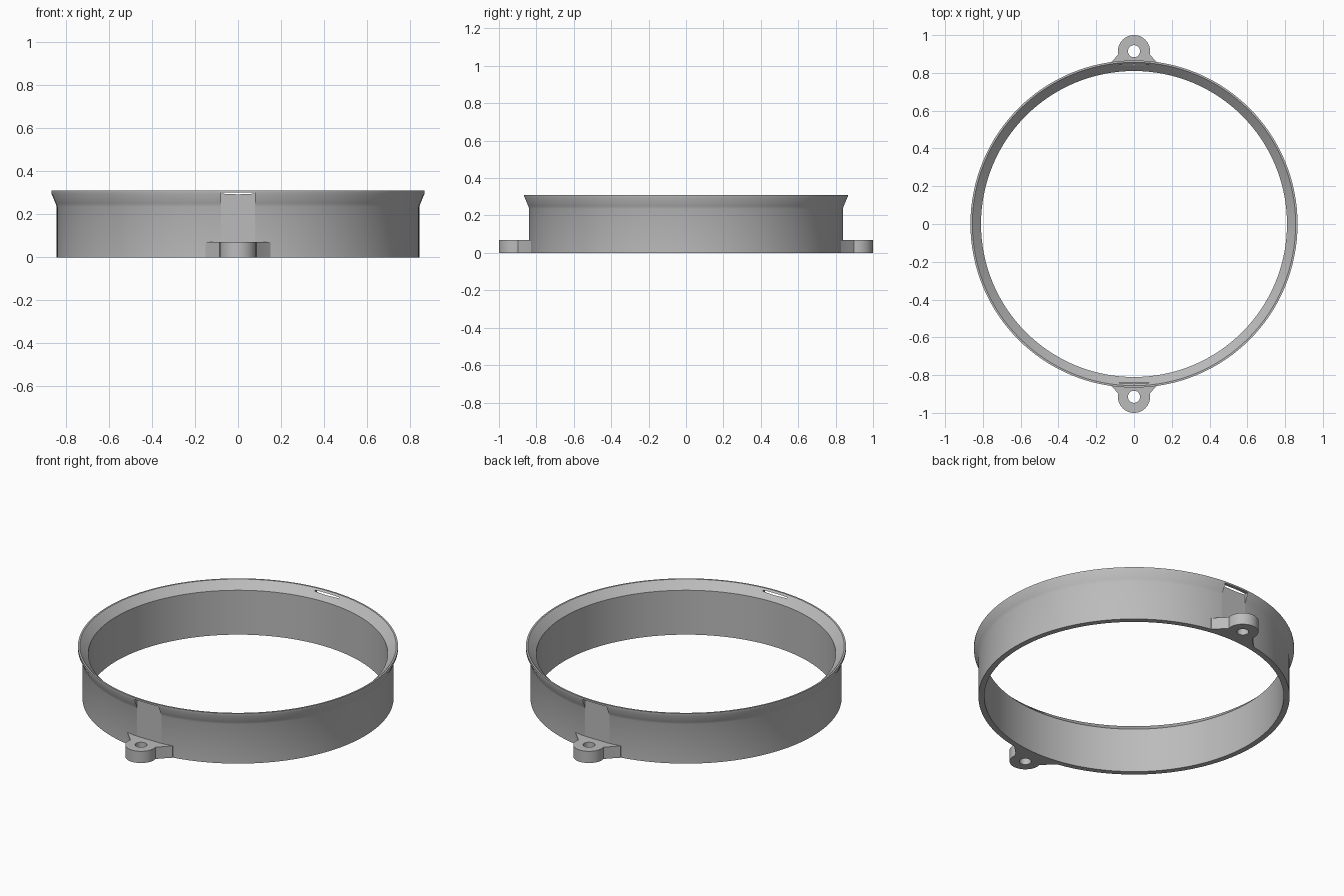
import bpy, bmesh
from math import pi, sin, cos, atan2, radians
from mathutils import Matrix

cube = bpy.data.objects.get("Cube")
if cube:
    bpy.data.objects.remove(cube, do_unlink=True)

SEGMENTS = 128
LUG_Y, LUG_R, LUG_H, HOLE_R = 0.915, 0.085, 0.07, 0.032

grey = bpy.data.materials.new("plain grey")
grey.use_nodes = True
colour = (0.5, 0.5, 0.5, 1)
grey.diffuse_color = colour
grey.node_tree.nodes["Principled BSDF"].inputs["Base Color"].default_value = colour


def add_object(name, bm):
    bmesh.ops.recalc_face_normals(bm, faces=bm.faces)
    mesh = bpy.data.meshes.new(name)
    bm.to_mesh(mesh)
    bm.free()
    mesh.materials.append(grey)
    ob = bpy.data.objects.new(name, mesh)
    bpy.context.collection.objects.link(ob)
    return ob


def activate(ob):
    bpy.ops.object.select_all(action='DESELECT')
    ob.select_set(True)
    bpy.context.view_layer.objects.active = ob


def cut(ob, cutter):
    """Subtract the cutter from the object, then discard it."""
    cutter.hide_render = True
    mod = ob.modifiers.new("cut", 'BOOLEAN')
    mod.operation, mod.solver, mod.object = 'DIFFERENCE', 'EXACT', cutter
    activate(ob)
    bpy.ops.object.modifier_apply(modifier=mod.name)
    bpy.data.objects.remove(cutter, do_unlink=True)


def smooth(ob, angle):
    activate(ob)
    bpy.ops.object.shade_smooth_by_angle(angle=radians(angle))


# Flared ring, turned from a closed (radius, height) section
section = [(0.81, 0), (0.842, 0), (0.842, 0.235), (0.847, 0.25),
           (0.866, 0.295), (0.866, 0.31), (0.856, 0.31), (0.81, 0.265)]
bm = bmesh.new()
loops = []
for i in range(SEGMENTS):
    a = 2 * pi * i / SEGMENTS
    loops.append([bm.verts.new((r * cos(a), r * sin(a), z)) for r, z in section])
for i, loop in enumerate(loops):
    after = loops[(i + 1) % SEGMENTS]
    for j in range(len(section)):
        k = (j + 1) % len(section)
        bm.faces.new((loop[j], after[j], after[k], loop[k]))
ring = add_object("flared_ring", bm)

# Screwdriver clearance recess above each lug
for side in (-1, 1):
    bm = bmesh.new()
    bmesh.ops.create_cube(bm, size=1)
    bmesh.ops.scale(bm, vec=(0.16, 0.2, 0.24), verts=bm.verts)
    bmesh.ops.translate(bm, vec=(0, side * 0.938, 0.18), verts=bm.verts)
    cut(ring, add_object("recess_cutter", bm))
smooth(ring, 30)

# Lug outline: wing curving into a rounded nose, mirrored in x
wing = [(0.15, -0.82), (0.15, -0.83), (0.126, -0.852), (0.106, -0.873)]
start = (0.083, -0.897)
a0 = atan2(start[1] + LUG_Y, start[0])
nose = [(LUG_R * cos(a), LUG_R * sin(a) - LUG_Y)
        for a in (a0 - (a0 * 2 + pi - 2 * a0 + 2 * a0) * i / 32 for i in range(33))]
outline = wing + nose + [(-x, y) for x, y in reversed(wing)]

for name, turn in (("front_lug", 0), ("back_lug", pi)):
    bm = bmesh.new()
    base = bm.faces.new([bm.verts.new((x, y, 0)) for x, y in outline])
    top = bmesh.ops.extrude_face_region(bm, geom=[base])["geom"]
    bmesh.ops.translate(bm, vec=(0, 0, LUG_H),
                        verts=[v for v in top if isinstance(v, bmesh.types.BMVert)])
    lug = add_object(name, bm)
    # Screw hole
    bm = bmesh.new()
    bmesh.ops.create_cone(bm, cap_ends=True, segments=32, radius1=HOLE_R,
                          radius2=HOLE_R, depth=0.3,
                          matrix=Matrix.Translation((0, -LUG_Y, 0)))
    cut(lug, add_object("hole_cutter", bm))
    lug.data.transform(Matrix.Rotation(turn, 4, 'Z'))
    smooth(lug, 25)
